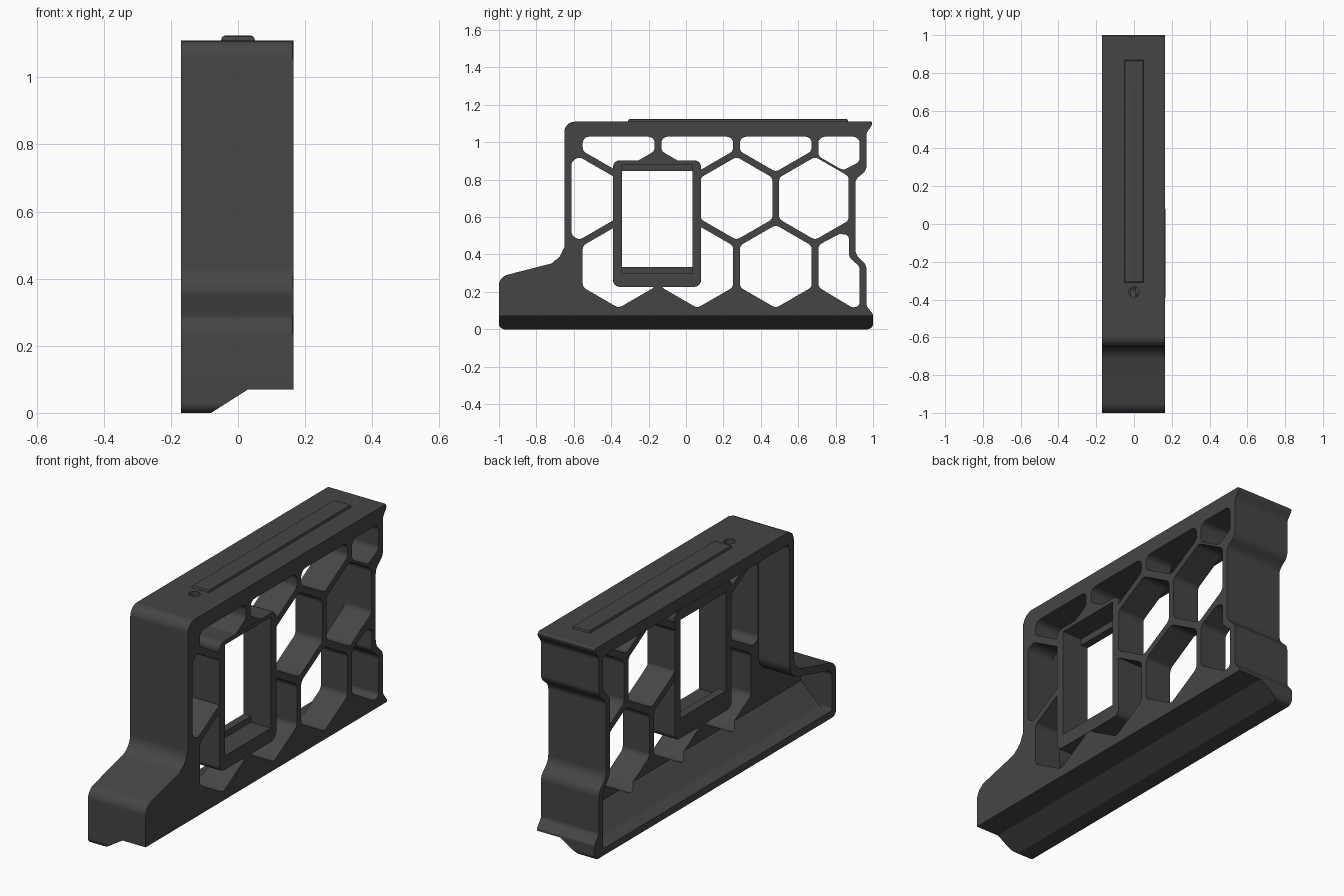
import bpy, bmesh, math
from mathutils import Vector

if "Cube" in bpy.data.objects:
    bpy.data.objects.remove(bpy.data.objects["Cube"])

dark = bpy.data.materials.new("dark_grey")
dark.diffuse_color = (0.06, 0.06, 0.06, 1)
dark.use_nodes = True
dark.node_tree.nodes["Principled BSDF"].inputs["Base Color"].default_value = dark.diffuse_color


def fillet(points, default=0.0, steps=6):
    """Round polygon corners; a point may carry its own radius as third value."""
    out, n = [], len(points)
    for i, p in enumerate(points):
        r = p[2] if len(p) > 2 else default
        c = Vector(p[:2])
        a, b = Vector(points[i - 1][:2]) - c, Vector(points[(i + 1) % n][:2]) - c
        ang = a.angle(b)
        if r <= 0 or ang > math.pi - 0.05:
            out.append(c)
            continue
        t = min(r / math.tan(ang / 2), 0.48 * min(a.length, b.length))
        r = t * math.tan(ang / 2)
        o = c + (a.normalized() + b.normalized()).normalized() * (r / math.sin(ang / 2))
        s, e = c + a.normalized() * t - o, c + b.normalized() * t - o
        sweep = s.angle_signed(e)
        for k in range(steps + 1):
            w = -sweep * k / steps
            out.append(o + Vector((s.x * math.cos(w) - s.y * math.sin(w),
                                   s.x * math.sin(w) + s.y * math.cos(w))))
    return out


def prism(name, pts, lo, hi, axis="x", bevel=0.0):
    """Extrude a profile along x (y,z points), y (x,z points) or z (x,y points)."""
    place = {"x": lambda p, d: (d, p[0], p[1]),
             "y": lambda p, d: (p[0], d, p[1]),
             "z": lambda p, d: (p[0], p[1], d)}[axis]
    bm = bmesh.new()
    low = [bm.verts.new(place(p, lo)) for p in pts]
    top = [bm.verts.new(place(p, hi)) for p in pts]
    bm.faces.new(low)
    cap = bm.faces.new(top)
    for i in range(len(pts)):
        j = (i + 1) % len(pts)
        bm.faces.new((low[i], low[j], top[j], top[i]))
    if bevel:
        bmesh.ops.bevel(bm, geom=list(cap.edges), offset=bevel, segments=2,
                        profile=0.5, affect="EDGES")
    bmesh.ops.recalc_face_normals(bm, faces=bm.faces)
    mesh = bpy.data.meshes.new(name)
    bm.to_mesh(mesh)
    bm.free()
    ob = bpy.data.objects.new(name, mesh)
    mesh.materials.append(dark)
    bpy.context.collection.objects.link(ob)
    return ob


def cut(ob, tool):
    m = ob.modifiers.new("cut", "BOOLEAN")
    m.operation, m.solver, m.object = "DIFFERENCE", "EXACT", tool
    bpy.context.view_layer.objects.active = ob
    bpy.ops.object.modifier_apply(modifier=m.name)
    bpy.data.objects.remove(tool, do_unlink=True)


def rect(a0, a1, b0, b1):
    return [(a0, b0), (a1, b0), (a1, b1), (a0, b1)]


def clip(pts, index, limit, sign):
    """Keep the part of a convex polygon with sign * coordinate <= sign * limit."""
    out = []
    for i, p in enumerate(pts):
        q = pts[(i + 1) % len(pts)]
        dp, dq = sign * (p[index] - limit), sign * (q[index] - limit)
        if dp <= 0:
            out.append(p)
        if dp * dq < 0:
            t = dp / (dp - dq)
            out.append((p[0] + t * (q[0] - p[0]), p[1] + t * (q[1] - p[1])))
    return out


def hexagon(y, z, r=0.222):
    return [(y + r * math.sin(k * math.pi / 3), z + r * math.cos(k * math.pi / 3))
            for k in range(6)]


LEFT, RIGHT, WEB = -0.17, 0.165, 0.01

# Main housing: side profile with stepped front and notched back
outline = [(-1, 0, .03), (-1, .28, .06), (-.65, .37, .09), (-.65, 1.11, .055),
           (1, 1.11, .012), (.99, 1.085, .01), (.965, 1.05, .04), (.965, .85, .05),
           (.905, .80, .05), (.905, .40, .07), (.965, .345, .06), (.965, .125, .03),
           (1, .08, .015), (1, 0, .03)]
body = prism("housing", fillet(outline), LEFT, RIGHT, bevel=0.008)

# Stepped, sloping underside
cut(body, prism("underside", [(-.096, -.01), (.03, .07), (.3, .07), (.3, -.01)],
                -1.2, 1.2, "y"))

# Cavity open to the left, with a sloping floor
inner = [(-.965, .035, .02), (-.965, .25, .04), (-.615, .34, .09), (-.615, 1.045, .03),
         (.932, 1.045, .03), (.932, .87, .05), (.872, .81, .05), (.872, .40, .07),
         (.932, .335, .06), (.932, .035, .02)]
cavity = prism("cavity", fillet(inner), -.3, WEB)
ramp = [(-.4, -.1), (-.4, .037), (-.11, .037, .05), (.03, .165), (.03, -.1)]
cut(cavity, prism("ramp", fillet(ramp), -1.3, 1.3, "y"))
cut(body, cavity)

# Honeycomb openings through the web
P, MID, ROW = 0.42, 0.70, 0.364
holes = [clip(hexagon(.27 + P * k, MID), 0, .87, 1) for k in (0, 1)]
holes.append(clip(hexagon(.27 - 2 * P, MID), 0, -.612, -1))
holes += [hexagon(.06 + P * k, MID - ROW) for k in (-1, 0, 1)]
holes += [clip(hexagon(.06 + P * k, MID + ROW), 1, 1.03, 1) for k in (-1, 0, 1)]
# end openings following the notched back
holes.append([(.708, 1.03), (.928, 1.03), (.928, .895), (.84, .85), (.708, .925)])
holes.append([(.708, .225), (.708, .45), (.82, .51), (.872, .505), (.872, .385),
              (.928, .335), (.928, .125), (.89, .115)])
for h in holes:
    cut(body, prism("opening", fillet(h, .035, 5), -.15, .3))
cut(body, prism("window_gap", rect(-.365, .055, .25, .885), -.15, .3))

# Screw hole in the top
ring = [(.028 * math.cos(a * math.pi / 12), -.36 + .028 * math.sin(a * math.pi / 12))
        for a in range(24)]
cut(body, prism("screw_hole", ring, 1.0, 1.2, "z"))

# Window frame with a narrower lip at its inner end
frame = prism("window_frame", fillet(rect(-.39, .08, .227, .903), .035),
              WEB - .002, RIGHT + .001, bevel=.005)
cut(frame, prism("window", rect(-.343, .035, .332, .847), -.2, .3))
cut(frame, prism("window_step", rect(-.343, .035, .30, .882), .05, .3))

# Raised rail on top
rail = prism("top_rail", rect(-.05, .05, -.31, .867), 1.10, 1.125, "z", bevel=.012)

for ob in (body, frame, rail):
    bpy.ops.object.select_all(action="DESELECT")
    ob.select_set(True)
    bpy.context.view_layer.objects.active = ob
    bpy.ops.object.shade_smooth_by_angle(angle=math.radians(30))
    wn = ob.modifiers.new("even_shading", "WEIGHTED_NORMAL")
    wn.keep_sharp = True
